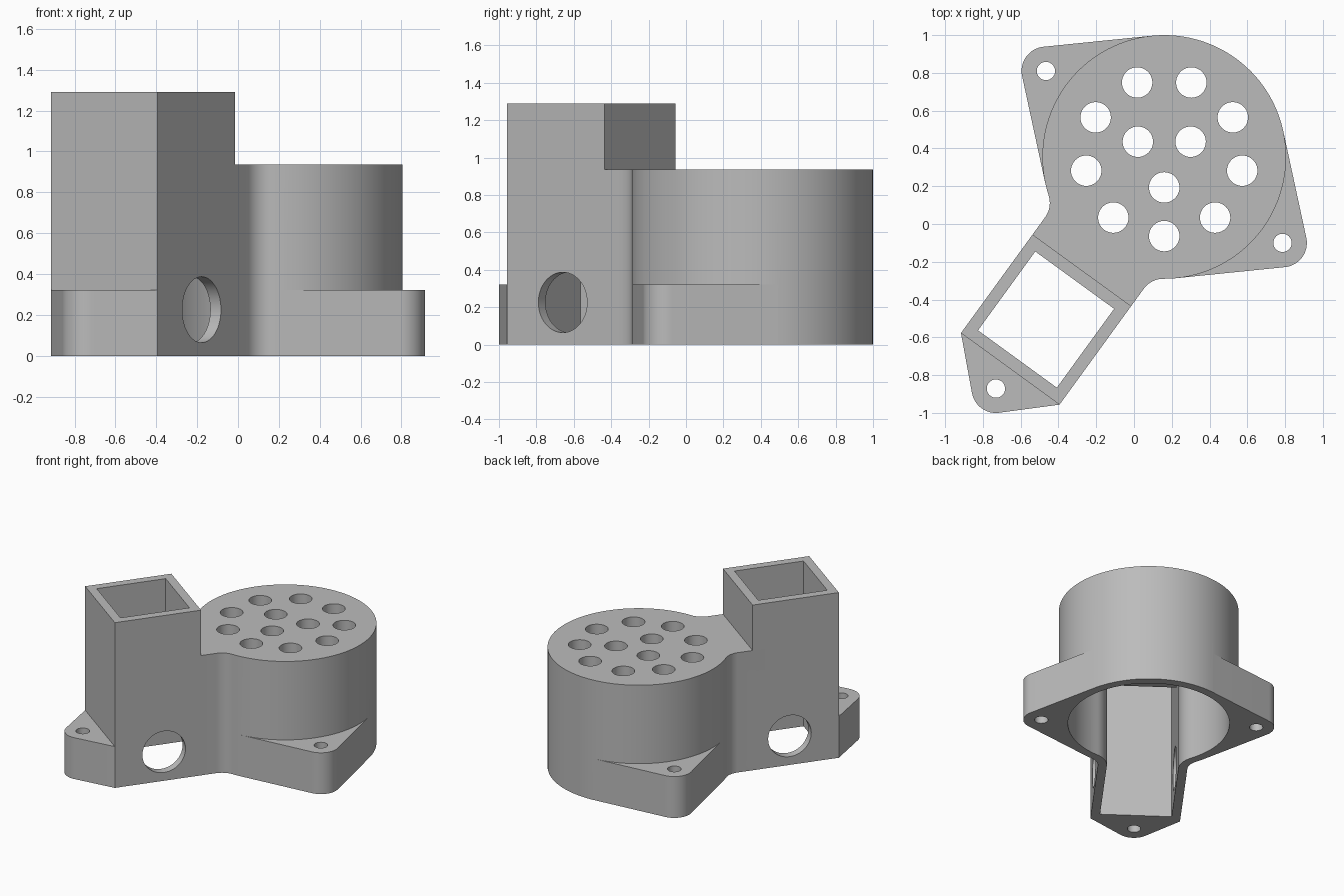
import bpy, bmesh, math
from math import pi, sin, cos, atan2, acos, sqrt
from mathutils import Matrix

if "Cube" in bpy.data.objects:
    bpy.data.objects.remove(bpy.data.objects["Cube"])

# Design units: 31 to one scene unit; local x runs from the drum to the tower
SCALE = 0.03225
PLACE = (Matrix.Translation((0.16, 0.355, 0)) @ Matrix.Rotation(math.radians(-126), 4, 'Z')
         @ Matrix.Scale(SCALE, 4))
DRUM_R, WALL, BASE_H, DRUM_H, TOWER_H, ROOF = 20, 2, 10, 29, 40, 5
TOWER_NEAR, TOWER_FAR, TOWER_HALF = 23, 43, 10
EAR_R, EAR_V, EAR_U = 4, 24, 47

grey = bpy.data.materials.new("grey plastic")
grey.use_nodes = True
grey.diffuse_color = (0.5, 0.5, 0.5, 1)
grey.node_tree.nodes["Principled BSDF"].inputs["Base Color"].default_value = (0.5, 0.5, 0.5, 1)


def arc(cx, cy, r, a, b, n):
    return [(cx + r * cos(a + (b - a) * i / n), cy + r * sin(a + (b - a) * i / n))
            for i in range(n + 1)]


def prism(name, outline, low, high, matrix=PLACE):
    """Extrude a counter-clockwise outline between two heights."""
    bm = bmesh.new()
    face = bm.faces.new([bm.verts.new((x, y, low)) for x, y in outline])
    top = bmesh.ops.extrude_face_region(bm, geom=[face])
    bmesh.ops.translate(bm, vec=(0, 0, high - low),
                        verts=[g for g in top["geom"] if isinstance(g, bmesh.types.BMVert)])
    bmesh.ops.recalc_face_normals(bm, faces=bm.faces)
    bm.transform(matrix)
    mesh = bpy.data.meshes.new(name)
    bm.to_mesh(mesh)
    bm.free()
    obj = bpy.data.objects.new(name, mesh)
    bpy.context.collection.objects.link(obj)
    mesh.materials.append(grey)
    return obj


def hole(name, x, y, r, low, high, n=40):
    return prism(name, arc(x, y, r, 0, 2 * pi * (n - 1) / n, n - 1), low, high)


def box(name, near, far, half, low, high):
    return prism(name, [(near, -half), (far, -half), (far, half), (near, half)], low, high)


def keyhole(radius, half, fillet, end):
    """Circle blended by concave fillets into a straight channel."""
    cu = sqrt((radius + fillet) ** 2 - (half + fillet) ** 2)
    t = atan2(half + fillet, cu)
    side = [(end, half)] + arc(cu, half + fillet, fillet, 1.5 * pi, pi + t, 12)
    return (side + arc(0, 0, radius, t, 2 * pi - t, 96)[1:-1]
            + [(u, -v) for u, v in reversed(side)])


def combine(target, tool, operation):
    mod = target.modifiers.new(operation.title(), 'BOOLEAN')
    mod.operation, mod.solver, mod.object = operation, 'EXACT', tool
    result = bpy.data.meshes.new_from_object(
        target.evaluated_get(bpy.context.evaluated_depsgraph_get()))
    target.modifiers.clear()
    target.data = result
    bpy.data.objects.remove(tool)


# Drum with its blended neck
housing = prism("fan_housing", keyhole(DRUM_R, TOWER_HALF, EAR_R, TOWER_FAR), 0, DRUM_H)

# Square tower
combine(housing, box("tower", TOWER_NEAR, TOWER_FAR, TOWER_HALF, 0, TOWER_H), 'UNION')

# Side mounting ears, tangent to the drum
spread = acos((DRUM_R - EAR_R) / EAR_V)
for side in (1, -1):
    mid = side * pi / 2
    tip = arc(0, side * EAR_V, EAR_R, mid - spread, mid + spread, 16)
    roots = [(DRUM_R * cos(mid + s * spread), DRUM_R * sin(mid + s * spread)) for s in (1, -1)]
    outline = tip + [roots[0], (0, 0), roots[1]]
    combine(housing, prism("side_ear", outline, 0, BASE_H), 'UNION')

# End ear, tangent from the tower corners
du, dv = EAR_U - TOWER_FAR, TOWER_HALF
turn = atan2(dv, -du) - acos(EAR_R / sqrt(du * du + dv * dv))
end_ear = arc(EAR_U, 0, EAR_R, -turn, turn, 16) + [
    (TOWER_FAR, dv), (TOWER_FAR - 1, dv - 1), (TOWER_FAR - 1, 1 - dv), (TOWER_FAR, -dv)]
combine(housing, prism("end_ear", end_ear, 0, BASE_H), 'UNION')

# Hollow chamber open below, then the shaft through the tower
inner = TOWER_HALF - WALL
chamber = keyhole(DRUM_R - WALL, inner, EAR_R + WALL, TOWER_FAR - WALL)
combine(housing, prism("chamber", chamber, -1, DRUM_H - ROOF), 'DIFFERENCE')
combine(housing, box("shaft", TOWER_NEAR + WALL, TOWER_FAR - WALL, inner, -1, TOWER_H + 1),
        'DIFFERENCE')

# Screw holes
for u, v in ((0, EAR_V), (0, -EAR_V), (EAR_U, 0)):
    combine(housing, hole("screw_hole", u, v, 1.5, -1, BASE_H + 1), 'DIFFERENCE')

# Vent holes in two rings
for count, ring in ((9, 13), (3, 5)):
    for i in range(count):
        a = math.radians(36) + 2 * pi * i / count
        combine(housing, hole("vent", ring * cos(a), ring * sin(a), 2.5,
                              DRUM_H - ROOF - 2, DRUM_H + 1), 'DIFFERENCE')

# Round port through both tower sides
port = hole("port", 0, 0, 5, -15, 15, 56)
port.data.transform(PLACE @ Matrix.Translation((31.6, 0, 7))
                    @ Matrix.Rotation(pi / 2, 4, 'X') @ PLACE.inverted())
combine(housing, port, 'DIFFERENCE')

bpy.ops.object.select_all(action='DESELECT')
housing.select_set(True)
bpy.context.view_layer.objects.active = housing
bpy.ops.object.shade_smooth_by_angle(angle=math.radians(25))
